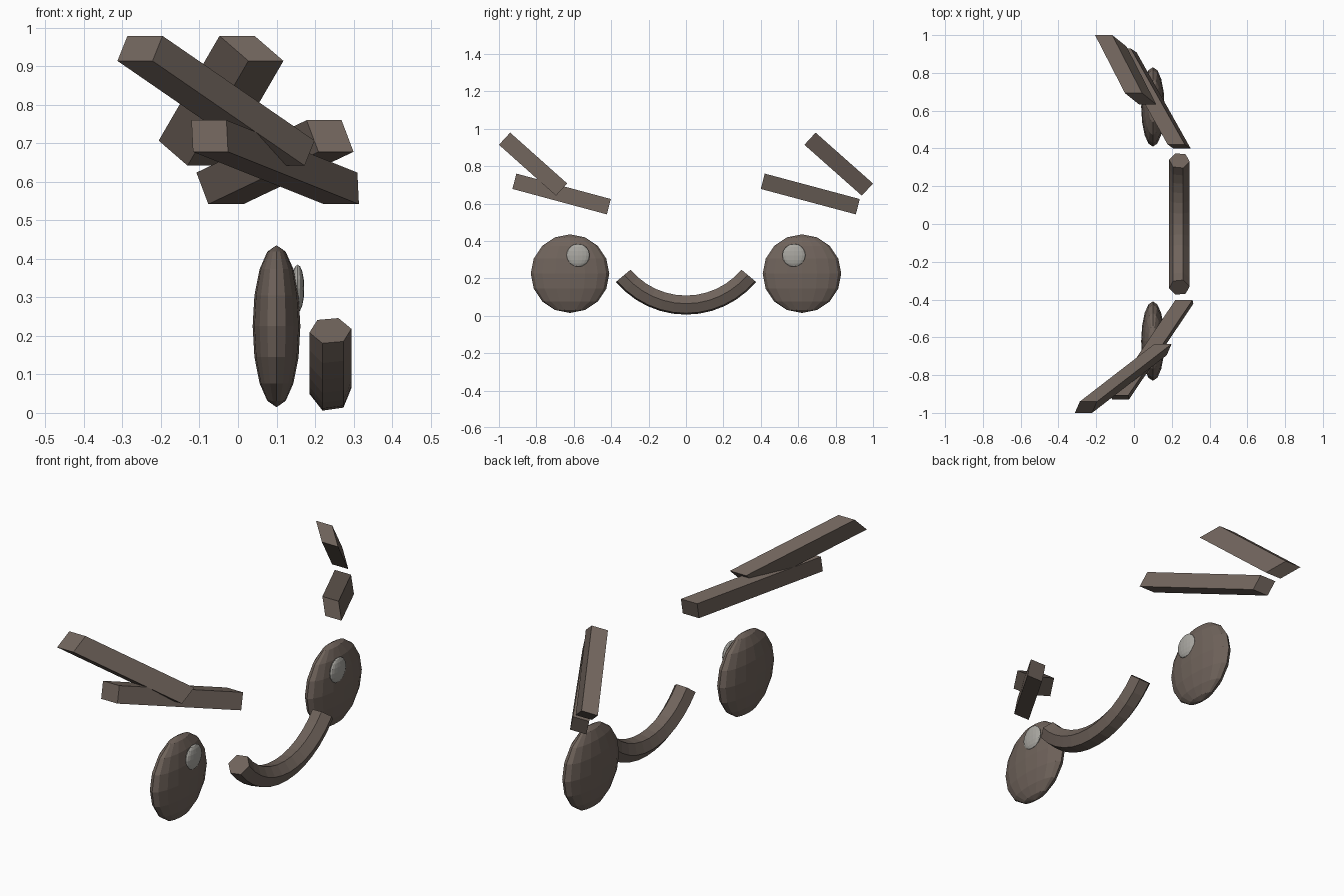
import bpy, bmesh
from math import sin, cos, radians
from mathutils import Vector, Matrix

cube = bpy.data.objects.get("Cube")
if cube:
    bpy.data.objects.remove(cube)


def material(name, color):
    m = bpy.data.materials.new(name)
    m.use_nodes = True
    m.diffuse_color = color
    m.node_tree.nodes["Principled BSDF"].inputs["Base Color"].default_value = color
    return m


brown = material("dull_brown", (0.16, 0.125, 0.105, 1))
grey = material("pale_grey", (0.40, 0.39, 0.36, 1))


def finish(name, bm, mat):
    bmesh.ops.recalc_face_normals(bm, faces=bm.faces)
    mesh = bpy.data.meshes.new(name)
    bm.to_mesh(mesh)
    bm.free()
    mesh.materials.append(mat)
    obj = bpy.data.objects.new(name, mesh)
    bpy.context.collection.objects.link(obj)


def ellipsoid(name, centre, radii, segments, rings, mat):
    bm = bmesh.new()
    bmesh.ops.create_uvsphere(bm, u_segments=segments, v_segments=rings, radius=1)
    bm.transform(Matrix.Translation(centre) @ Matrix.Diagonal((*radii, 1)))
    finish(name, bm, mat)


def slanted_bar(name, corner, thick, length, width=0.091):
    """Sheared box spanned by a width along x, a thickness and a length."""
    bm = bmesh.new()
    bmesh.ops.create_cube(bm, size=1)
    o, u, v, w = Vector(corner), Vector((width, 0, 0)), Vector(thick), Vector(length)
    for vert in bm.verts:
        a, b, c = vert.co + Vector((0.5, 0.5, 0.5))
        vert.co = o + u * a + v * b + w * c
    finish(name, bm, brown)


# Eyes, with a raised glint towards the middle of the face
for side, s in (("right", -1), ("left", 1)):
    ellipsoid(side + "_eye", (0.1, s * 0.62, 0.225), (0.062, 0.21, 0.21), 16, 8, brown)
    ellipsoid(side + "_eye_glint", (0.155, s * 0.577, 0.323), (0.017, 0.062, 0.062), 16, 8, grey)

# Brows: an upper and a lower bar on each side
slanted_bar("right_upper_brow", (-0.313, -1.0, 0.914), (0.026, 0.06, 0.065), (0.395, 0.305, -0.272))
slanted_bar("right_lower_brow", (-0.117, -0.928, 0.678), (-0.004, 0.021, 0.082), (0.34, 0.505, -0.136))
slanted_bar("left_upper_brow", (0.027, 0.633, 0.914), (-0.075, 0.06, 0.065), (-0.158, 0.307, -0.272))
slanted_bar("left_lower_brow", (0.209, 0.40, 0.678), (-0.031, 0.021, 0.082), (-0.286, 0.508, -0.136))

# Smile: six-sided tube swept along an arc
bm = bmesh.new()
STEPS, SIDES = 12, 6
loops = []
for i in range(STEPS + 1):
    t = radians(-50 + 100 * i / STEPS)
    loop = []
    for k in range(SIDES):
        a = radians(8 + 360 * k / SIDES)
        r = 0.438 - 0.055 * sin(a)
        loop.append(bm.verts.new((0.24 + 0.055 * cos(a), r * sin(t), 0.495 - r * cos(t))))
    loops.append(loop)
for p, q in zip(loops, loops[1:]):
    for k in range(SIDES):
        n = (k + 1) % SIDES
        bm.faces.new((p[k], p[n], q[n], q[k]))
bm.faces.new(loops[0])
bm.faces.new(loops[-1])
finish("smile", bm, brown)
